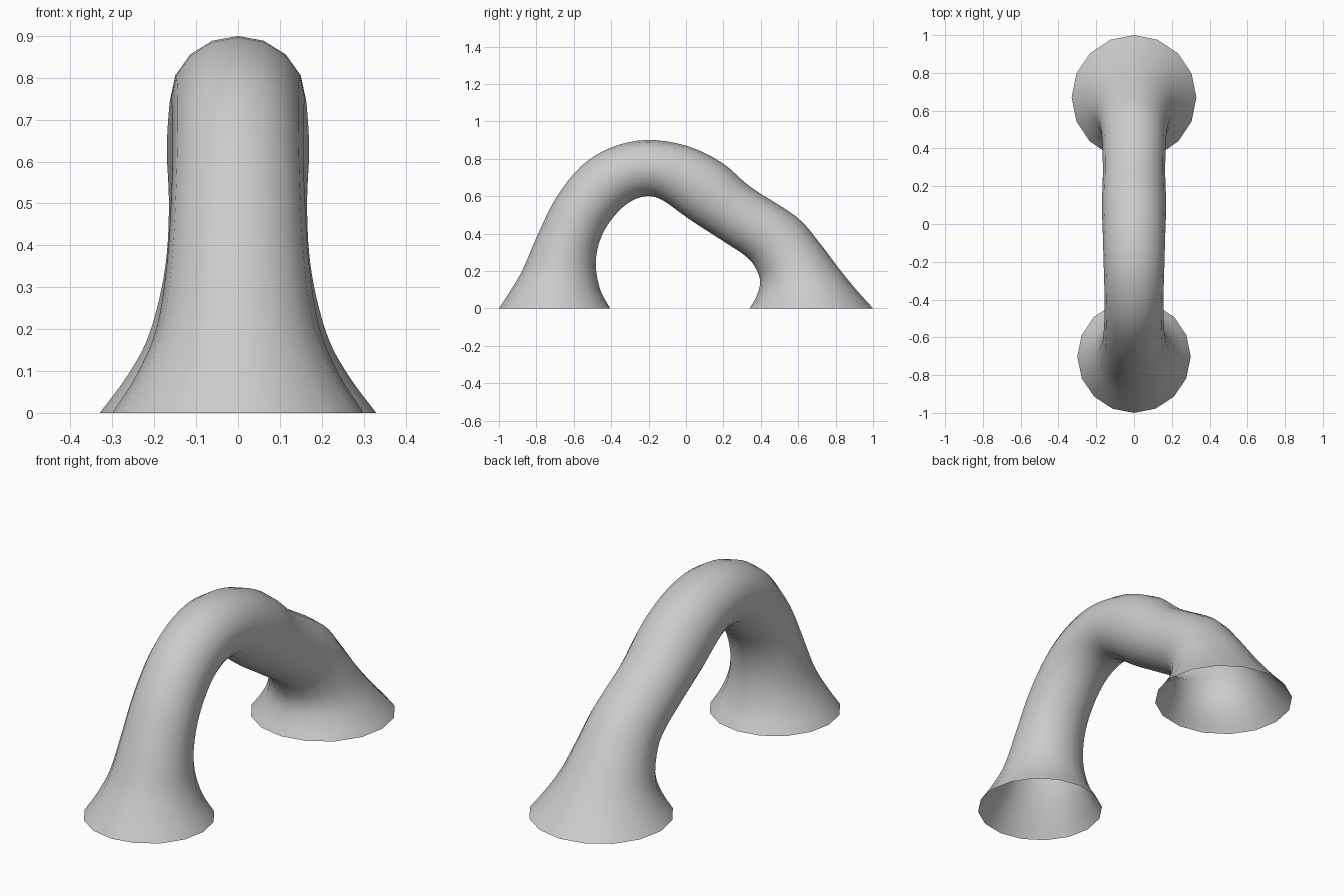
import bpy, bmesh, math
from mathutils import Vector

if "Cube" in bpy.data.objects:
    bpy.data.objects.remove(bpy.data.objects["Cube"])

SIDES = 16
STEPS = 4

# stations along the arch: outer y, outer z, inner y, inner z, half width in x
STATIONS = [Vector(s) for s in (
    (-1.00, 0.00, -0.405, 0.00, 0.300),
    (-0.935, 0.10, -0.455, 0.09, 0.240),
    (-0.872, 0.21, -0.480, 0.20, 0.194),
    (-0.79, 0.40, -0.475, 0.31, 0.170),
    (-0.695, 0.59, -0.435, 0.42, 0.160),
    (-0.56, 0.76, -0.360, 0.52, 0.156),
    (-0.40, 0.86, -0.280, 0.58, 0.157),
    (-0.21, 0.90, -0.200, 0.60, 0.161),
    (0.00, 0.87, -0.120, 0.575, 0.165),
    (0.19, 0.78, 0.020, 0.475, 0.170),
    (0.35, 0.645, 0.190, 0.365, 0.165),
    (0.59, 0.49, 0.330, 0.27, 0.170),
    (0.71, 0.355, 0.385, 0.19, 0.188),
    (0.82, 0.21, 0.395, 0.125, 0.220),
    (0.91, 0.10, 0.375, 0.06, 0.270),
    (1.00, 0.00, 0.340, 0.00, 0.330),
)]


def smooth_stations(pts):
    """Catmull-Rom interpolation through all stations."""
    ext = [2 * pts[0] - pts[1]] + pts + [2 * pts[-1] - pts[-2]]
    out = []
    for i in range(len(pts) - 1):
        a, b, c, d = ext[i:i + 4]
        for k in range(STEPS):
            t = k / STEPS
            out.append(0.5 * (2 * b + (c - a) * t + (2 * a - 5 * b + 4 * c - d) * t ** 2
                              + (3 * b - a - 3 * c + d) * t ** 3))
    return out + [pts[-1]]


# open flared tube lofted through the rings
bm = bmesh.new()
rings = []
for oy, oz, iy, iz, w in smooth_stations(STATIONS):
    centre = Vector((0, (oy + iy) / 2, (oz + iz) / 2))
    up = Vector((0, (oy - iy) / 2, (oz - iz) / 2))
    ring = []
    for k in range(SIDES):
        a = 2 * math.pi * k / SIDES
        ring.append(bm.verts.new(centre + up * math.cos(a) + Vector((w * math.sin(a), 0, 0))))
    rings.append(ring)
for r0, r1 in zip(rings, rings[1:]):
    for k in range(SIDES):
        n = (k + 1) % SIDES
        bm.faces.new((r0[k], r0[n], r1[n], r1[k])).smooth = True

# make the surface face outward
bm.normal_update()
crown = max(bm.faces, key=lambda f: f.calc_center_median().z)
if crown.normal.z < 0:
    bmesh.ops.reverse_faces(bm, faces=bm.faces[:])

mesh = bpy.data.meshes.new("arched_tube")
bm.to_mesh(mesh)
bm.free()
bpy.context.collection.objects.link(bpy.data.objects.new("arched_tube", mesh))
